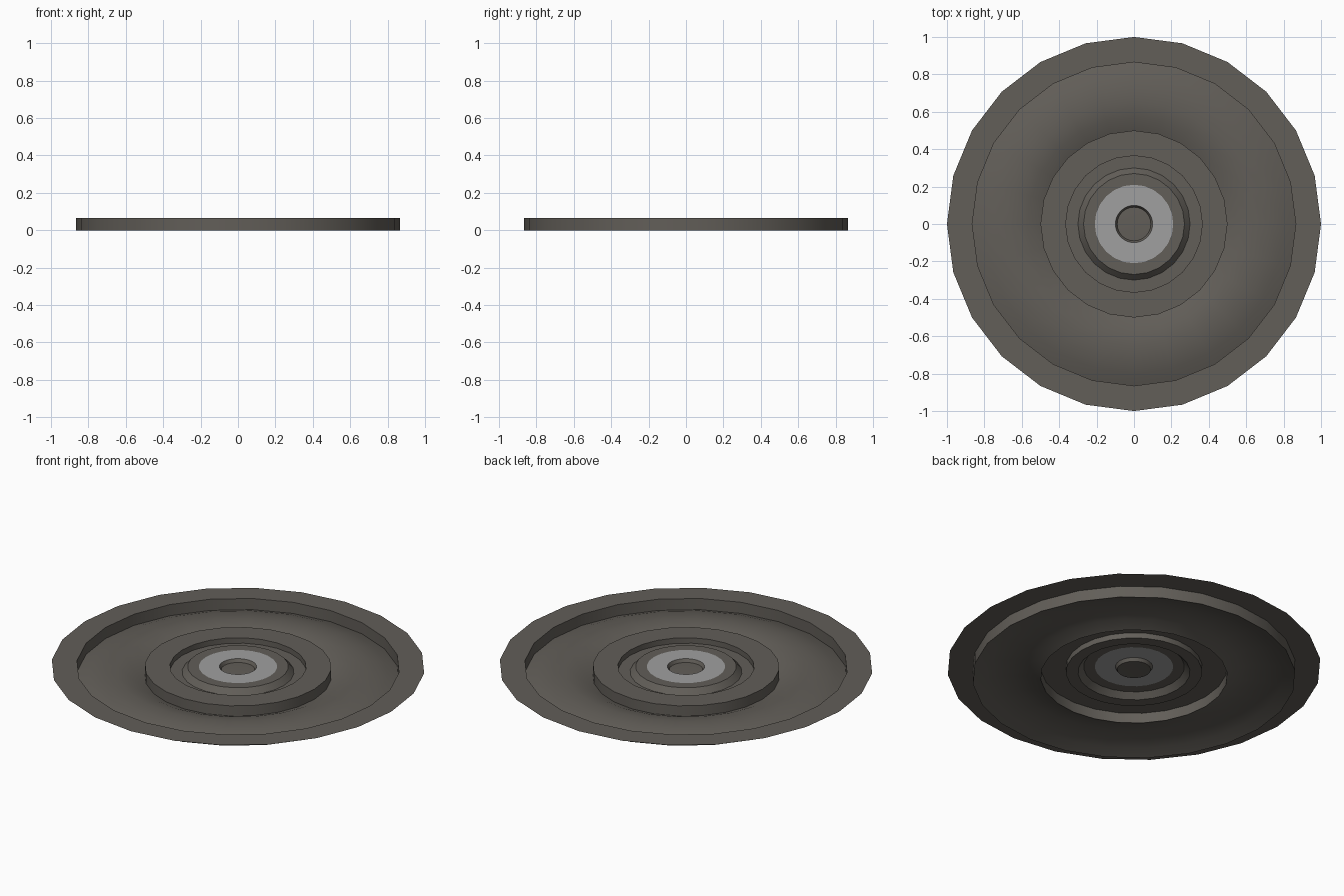
import bpy, bmesh, math

if "Cube" in bpy.data.objects:
    bpy.data.objects.remove(bpy.data.objects["Cube"])

SIDES = 24
TOP = 0.066


def material(name, rgb):
    m = bpy.data.materials.new(name)
    m.diffuse_color = (*rgb, 1.0)
    m.use_nodes = True
    m.node_tree.nodes["Principled BSDF"].inputs["Base Color"].default_value = m.diffuse_color
    return m


dark_metal = material("dark_warm_grey", (0.122, 0.112, 0.098))
light_metal = material("light_grey", (0.352, 0.352, 0.352))


def revolve(name, profile, mat):
    """Spin a profile of (radius, z), listed from outside to inside, into an open sheet."""
    bm = bmesh.new()
    rings = []
    for r, z in profile:
        if r == 0:
            rings.append([bm.verts.new((0, 0, z))] * SIDES)
        else:
            rings.append([bm.verts.new((r * math.cos(2 * math.pi * i / SIDES),
                                        r * math.sin(2 * math.pi * i / SIDES), z))
                          for i in range(SIDES)])
    for a, b in zip(rings, rings[1:]):
        for i in range(SIDES):
            j = (i + 1) % SIDES
            quad = [a[i], a[j], b[j], b[i]]
            bm.faces.new(list(dict.fromkeys(quad)))
    mesh = bpy.data.meshes.new(name)
    bm.to_mesh(mesh)
    bm.free()
    mesh.materials.append(mat)
    ob = bpy.data.objects.new(name, mesh)
    bpy.context.collection.objects.link(ob)
    bpy.ops.object.select_all(action='DESELECT')
    ob.select_set(True)
    bpy.context.view_layer.objects.active = ob
    bpy.ops.object.shade_smooth_by_angle(angle=math.radians(35))
    return ob


# flat outer flange, outer wall, domed channel, raised ring, stepped groove and hub shoulder
revolve("wheel_disc", [
    (1.0, TOP), (0.865, TOP), (0.865, 0.0),
    (0.80, 0.024), (0.73, 0.040), (0.65, 0.045), (0.57, 0.034), (0.50, 0.006),
    (0.50, TOP), (0.365, TOP), (0.365, 0.034), (0.30, 0.034),
    (0.27, TOP), (0.21, TOP)], dark_metal)

# pale ring around the hub
revolve("hub_ring", [(0.21, TOP), (0.10, TOP)], light_metal)

# recessed centre cap
revolve("centre_cap", [(0.10, TOP), (0.09, 0.048), (0.0, 0.052)], dark_metal)
